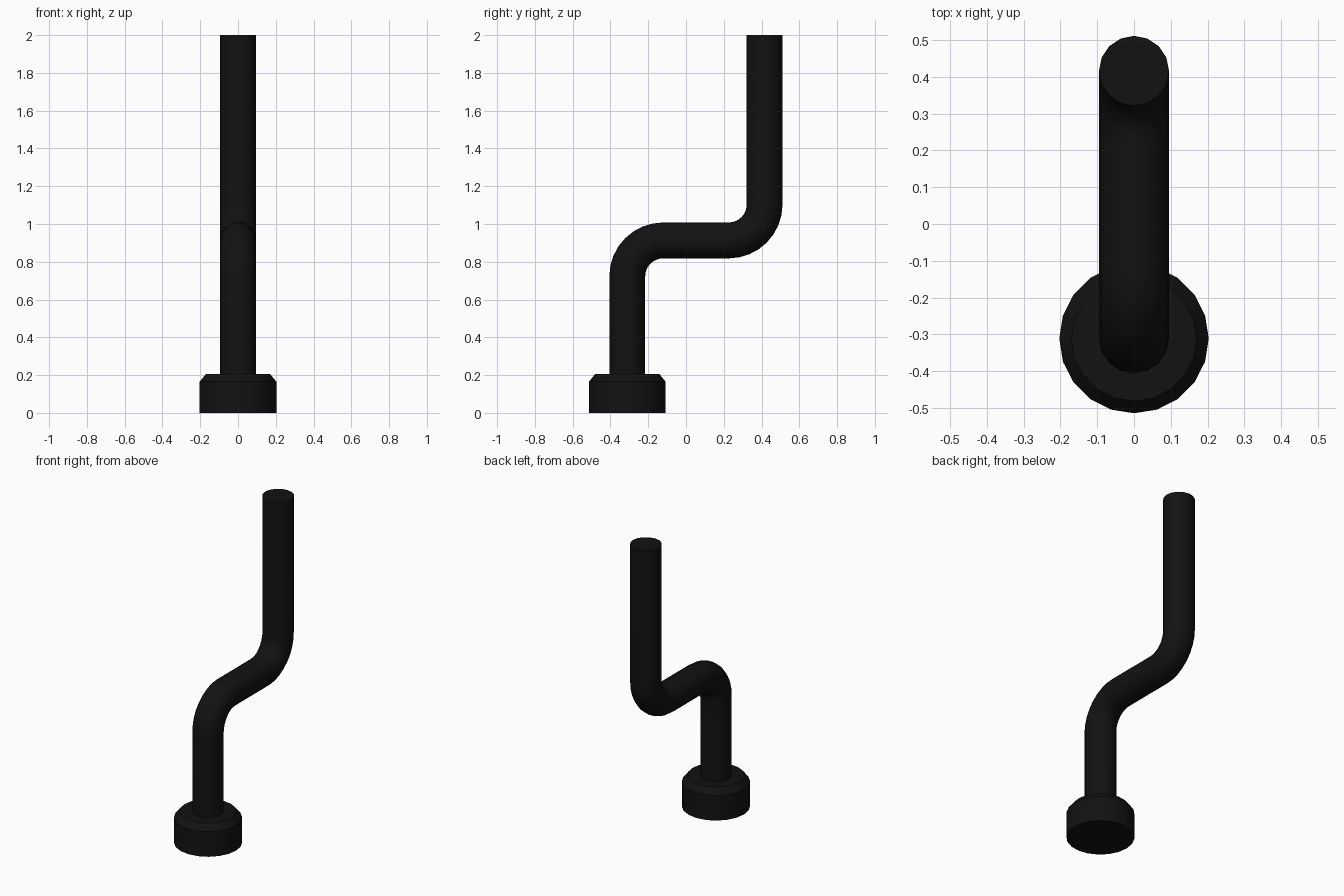
import bpy, bmesh, math
from mathutils import Vector

if "Cube" in bpy.data.objects:
    bpy.data.objects.remove(bpy.data.objects["Cube"])

black = bpy.data.materials.new("black")
black.diffuse_color = (0.006, 0.006, 0.006, 1)
black.use_nodes = True
black.node_tree.nodes["Principled BSDF"].inputs["Base Color"].default_value = black.diffuse_color


def tube(name, rings, sides):
    """Skin rings given as (centre, radius, tilt about x) and cap both ends."""
    bm = bmesh.new()
    loops = []
    for c, r, tilt in rings:
        loop = []
        for i in range(sides):
            a = 2 * math.pi * i / sides
            u, v = r * math.cos(a), r * math.sin(a)
            loop.append(bm.verts.new((u, c.y + v * math.cos(tilt),
                                      c.z + v * math.sin(tilt))))
        loops.append(loop)
    for lo, hi in zip(loops, loops[1:]):
        for i in range(sides):
            j = (i + 1) % sides
            bm.faces.new((lo[i], lo[j], hi[j], hi[i]))
    bm.faces.new(loops[0][::-1])
    bm.faces.new(loops[-1])
    bmesh.ops.recalc_face_normals(bm, faces=bm.faces)
    mesh = bpy.data.meshes.new(name)
    bm.to_mesh(mesh)
    bm.free()
    mesh.materials.append(black)
    ob = bpy.data.objects.new(name, mesh)
    bpy.context.collection.objects.link(ob)
    bpy.ops.object.select_all(action='DESELECT')
    ob.select_set(True)
    bpy.context.view_layer.objects.active = ob
    bpy.ops.object.shade_smooth_by_angle(angle=math.radians(30))
    return ob


Y0, Y1, ZM = -0.311, 0.416, 0.913   # lower leg, upper leg, crossbar height
R, BEND, STEPS = 0.095, 0.19, 8

# Chamfered round foot
tube("foot", [(Vector((0, Y0, z)), r, 0)
              for z, r in ((0, 0.203), (0.165, 0.203), (0.206, 0.17))], 20)

# Pipe with two right-angle bends
path = [(Vector((0, Y0, 0.19)), R, 0)]
for k in range(STEPS + 1):
    t = math.pi / 2 * k / STEPS
    path.append((Vector((0, Y0 + BEND - BEND * math.cos(t),
                         ZM - BEND + BEND * math.sin(t))), R, -t))
for k in range(STEPS + 1):
    t = math.pi / 2 * (1 - k / STEPS)
    path.append((Vector((0, Y1 - BEND + BEND * math.cos(t),
                         ZM + BEND - BEND * math.sin(t))), R, -t))
path.append((Vector((0, Y1, 2.0)), R, 0))
tube("bent_pipe", path, 16)
